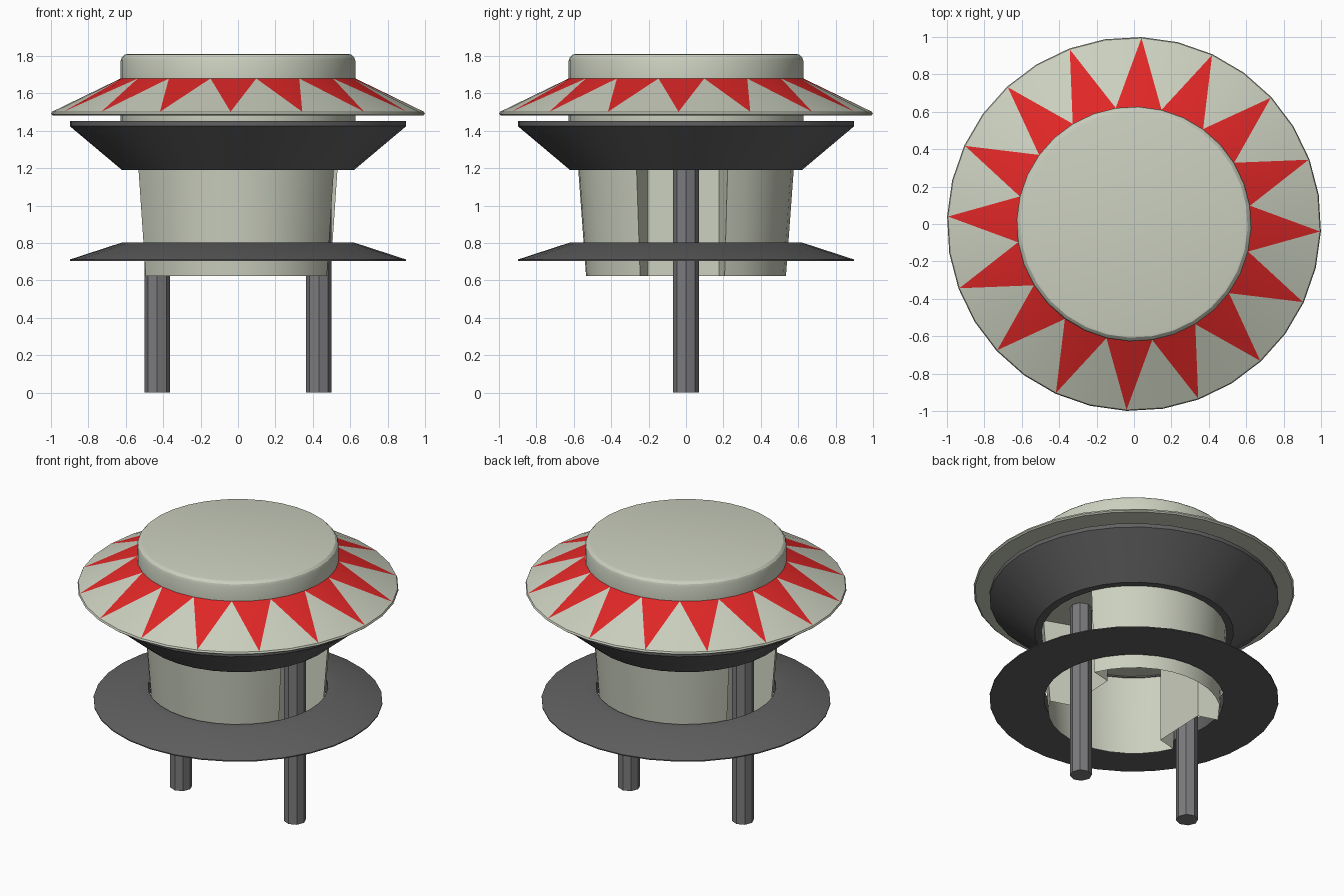
import bpy, bmesh, math

if "Cube" in bpy.data.objects:
    bpy.data.objects.remove(bpy.data.objects["Cube"])

SEG = 32
TURN = math.radians(-2.3)   # slight twist shared by all round parts


def material(name, col):
    m = bpy.data.materials.new(name)
    m.diffuse_color = (*col, 1)
    m.use_nodes = True
    m.node_tree.nodes["Principled BSDF"].inputs["Base Color"].default_value = m.diffuse_color
    return m


PALE = material("pale", (0.60, 0.63, 0.52))
RED = material("red", (0.75, 0.02, 0.02))
DARK = material("dark", (0.12, 0.12, 0.12))
STEEL = material("steel", (0.20, 0.20, 0.21))


def finish(bm, name, mats, recalc=True):
    if recalc:
        bmesh.ops.recalc_face_normals(bm, faces=bm.faces)
    me = bpy.data.meshes.new(name)
    bm.to_mesh(me)
    bm.free()
    ob = bpy.data.objects.new(name, me)
    bpy.context.collection.objects.link(ob)
    for m in mats:
        me.materials.append(m)
    bpy.ops.object.select_all(action='DESELECT')
    ob.select_set(True)
    bpy.context.view_layer.objects.active = ob
    bpy.ops.object.shade_smooth_by_angle(angle=math.radians(25))
    return ob


def lathe(name, profile, mats, closed=False, star=None):
    """Spin (r, z) points; profile segment number `star` gets red triangles."""
    bm = bmesh.new()
    rings = []
    for r, z in profile:
        if r == 0:
            rings.append([bm.verts.new((0, 0, z))] * SEG)
        else:
            rings.append([bm.verts.new((r * math.cos(TURN + math.tau * i / SEG),
                                        r * math.sin(TURN + math.tau * i / SEG), z))
                          for i in range(SEG)])
    n = len(rings)
    for k in range(n if closed else n - 1):
        a, b = rings[k], rings[(k + 1) % n]
        for i in range(SEG):
            j = (i + 1) % SEG
            if k == star:
                # even outer corners are the tips, odd inner corners the valleys
                tip, odd = (i, j) if i % 2 == 0 else (j, i)
                bm.faces.new((a[tip], b[odd], b[tip])).material_index = 1
                bm.faces.new((a[tip], a[odd], b[odd]))
            else:
                quad = list(dict.fromkeys((a[i], a[j], b[j], b[i])))
                bm.faces.new(quad)
    return finish(bm, name, mats)


# cap with star-patterned skirt
lathe("cap", [(0, 1.2), (0.6, 1.2), (0.628, 1.44), (0.628, 1.485), (0.99, 1.482), (1.0, 1.49),
              (0.995, 1.502), (0.628, 1.68), (0.628, 1.775), (0.622, 1.793),
              (0.608, 1.807), (0.595, 1.81), (0, 1.81)], [PALE, RED], star=6)

# upper funnel ring and lower striking ring
lathe("upper_ring", [(0.57, 1.19), (0.62, 1.19), (0.9, 1.425), (0.9, 1.452),
                     (0.62, 1.452)], [DARK], closed=True)
lathe("lower_ring", [(0.56, 0.705), (0.9, 0.705), (0.9, 0.712), (0.62, 0.803),
                     (0.56, 0.803)], [DARK], closed=True)


# tapered hollow body with a channel on each side for the rods
def body_section(bm, r, z):
    pts = []
    for half in (0, math.pi):
        local = [(0.355, -0.19), (0.355, 0.19)]
        local += [(r * math.cos(t), r * math.sin(t)) for t in
                  (math.radians(25 + 130 * i / 12) for i in range(13))]
        c, s = math.cos(half + TURN), math.sin(half + TURN)
        pts += [(x * c - y * s, x * s + y * c, z) for x, y in local]
    return [bm.verts.new(p) for p in pts]


bm = bmesh.new()
low, high = body_section(bm, 0.535, 0.625), body_section(bm, 0.577, 1.2)
for i in range(len(low)):
    j = (i + 1) % len(low)
    bm.faces.new((low[i], low[j], high[j], high[i]))
finish(bm, "body", [PALE], recalc=False)

# two support rods
for name, x in (("left_rod", -0.432), ("right_rod", 0.432)):
    bpy.ops.mesh.primitive_cylinder_add(vertices=8, radius=0.069, depth=1.2,
                                        location=(x, 0, 0.6))
    rod = bpy.context.object
    rod.name = name
    rod.data.materials.append(STEEL)
